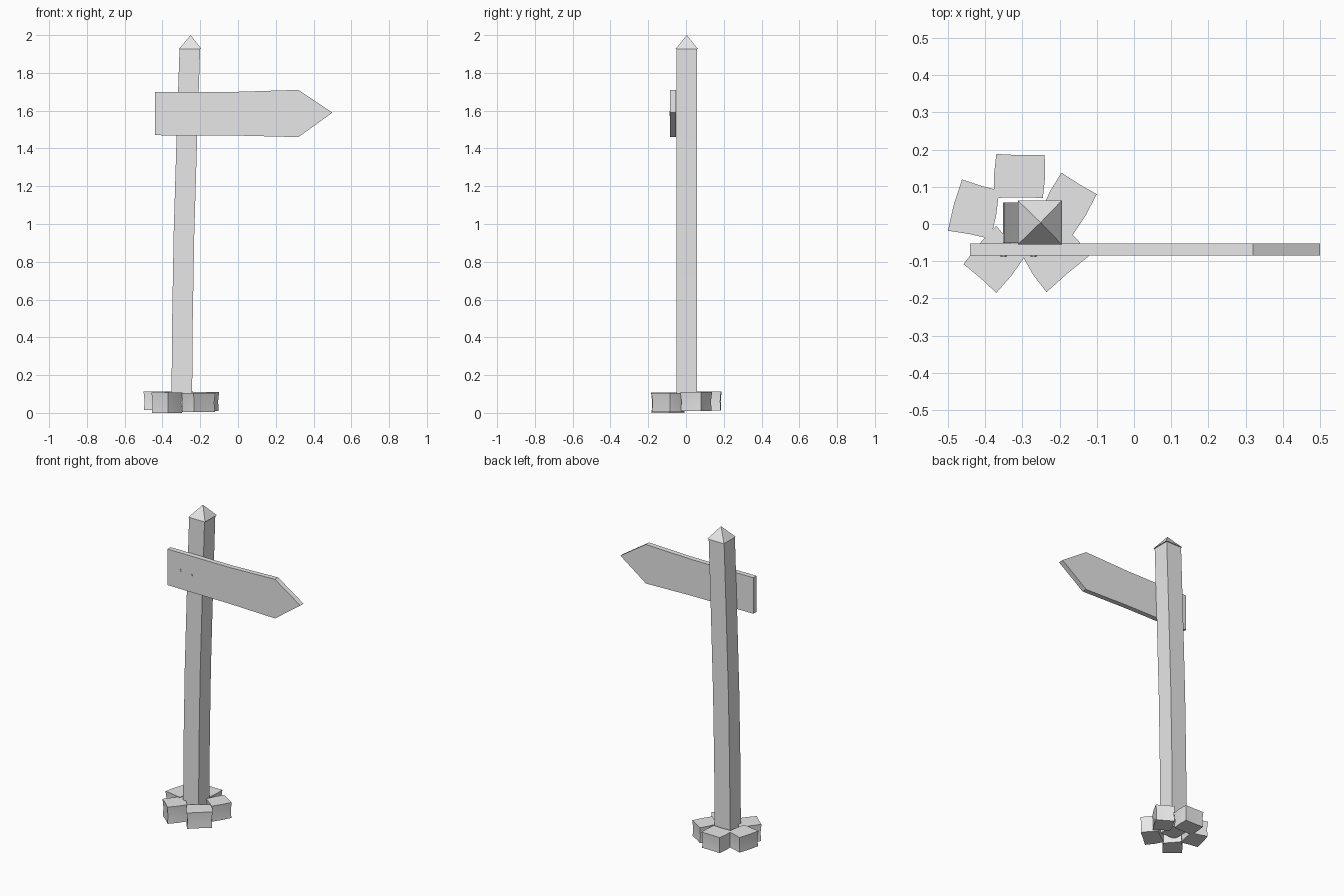
import bpy, bmesh, math

if "Cube" in bpy.data.objects:
    bpy.data.objects.remove(bpy.data.objects["Cube"])

grey = bpy.data.materials.new("plain grey")
grey.diffuse_color = (0.8, 0.8, 0.8, 1)
grey.use_nodes = True
grey.node_tree.nodes["Principled BSDF"].inputs["Base Color"].default_value = grey.diffuse_color


def finish(name, bm, smooth=False):
    bmesh.ops.recalc_face_normals(bm, faces=bm.faces)
    mesh = bpy.data.meshes.new(name)
    bm.to_mesh(mesh)
    bm.free()
    mesh.materials.append(grey)
    obj = bpy.data.objects.new(name, mesh)
    bpy.context.collection.objects.link(obj)
    if smooth:
        bpy.context.view_layer.objects.active = obj
        obj.select_set(True)
        bpy.ops.object.shade_smooth_by_angle(angle=math.radians(35))
        obj.select_set(False)
    return obj


def loft(name, rings, smooth=False):
    """Skin a stack of equal-length point rings and close both ends."""
    bm = bmesh.new()
    loops = [[bm.verts.new(p) for p in ring] for ring in rings]
    for a, b in zip(loops, loops[1:]):
        n = len(a)
        for i in range(n):
            j = (i + 1) % n
            bm.faces.new((a[i], a[j], b[j], b[i]))
    bm.faces.new(loops[0][::-1])
    bm.faces.new(loops[-1])
    return finish(name, bm, smooth)


def square(cx, cy, half, z):
    return [(cx + sx * half, cy + sy * half, z)
            for sx, sy in ((-1, -1), (1, -1), (1, 1), (-1, 1))]


# Leaning, slightly bent square post
loft("post", [square(x, 0.003, 0.0545, z) for z, x in
              ((0.03, -0.298), (0.5, -0.294), (0.95, -0.286),
               (1.45, -0.271), (1.93, -0.255))], smooth=True)

# Pyramid cap with a small overhang
bm = bmesh.new()
base = [bm.verts.new(p) for p in square(-0.253, 0.004, 0.059, 1.927)]
tip = bm.verts.new((-0.251, 0.004, 2.0))
bm.faces.new(base[::-1])
for i in range(4):
    bm.faces.new((base[i], base[(i + 1) % 4], tip))
finish("post_cap", bm)

# Arrow board
outline = [(-0.44, 1.47), (0.0, 1.468), (0.32, 1.46), (0.5, 1.59),
           (0.32, 1.71), (0.0, 1.70), (-0.44, 1.70)]
loft("arrow_board", [[(x, y, z) for x, z in outline] for y in (-0.084, -0.052)])

# Two nail heads on the board
for i, (x, z) in enumerate(((-0.35, 1.59), (-0.27, 1.58))):
    ring = [(x + 0.008 * math.cos(a * math.pi / 3), z + 0.008 * math.sin(a * math.pi / 3))
            for a in range(6)]
    loft(f"nail_{i + 1}", [[(px, y, pz) for px, pz in ring] for y in (-0.088, -0.08)])

# Ring of rough blocks: four plan corners, bottom and top heights
stones = [
    ([(-0.375, 0.07), (-0.245, 0.07), (-0.24, 0.185), (-0.37, 0.188)], 0.012, 0.112),
    ([(-0.165, -0.03), (-0.10, 0.08), (-0.195, 0.138), (-0.25, 0.035)], 0.01, 0.11),
    ([(-0.235, -0.183), (-0.12, -0.085), (-0.19, -0.005), (-0.30, -0.085)], 0.004, 0.106),
    ([(-0.37, -0.185), (-0.295, -0.09), (-0.37, -0.005), (-0.458, -0.108)], 0.0, 0.108),
    ([(-0.50, -0.018), (-0.385, -0.04), (-0.362, 0.09), (-0.462, 0.12)], 0.014, 0.112),
]
for k, (corners, low, high) in enumerate(stones):
    cx = sum(p[0] for p in corners) / 4
    cy = sum(p[1] for p in corners) / 4
    plan = []
    for i, (x, y) in enumerate(corners):
        nx, ny = corners[(i + 1) % 4]
        bow = 1.06 if (i + k) % 2 else 0.97       # alternate bulged and dished sides
        mx, my = (x + nx) / 2, (y + ny) / 2
        plan += [(x, y), (cx + (mx - cx) * bow, cy + (my - cy) * bow)]
    rings = []
    for z, s in ((low, 0.97), ((low + high) / 2, 0.93), (high, 1.0)):
        rings.append([(cx + (x - cx) * s, cy + (y - cy) * s, z) for x, y in plan])
    loft(f"base_stone_{k + 1}", rings, smooth=True)
